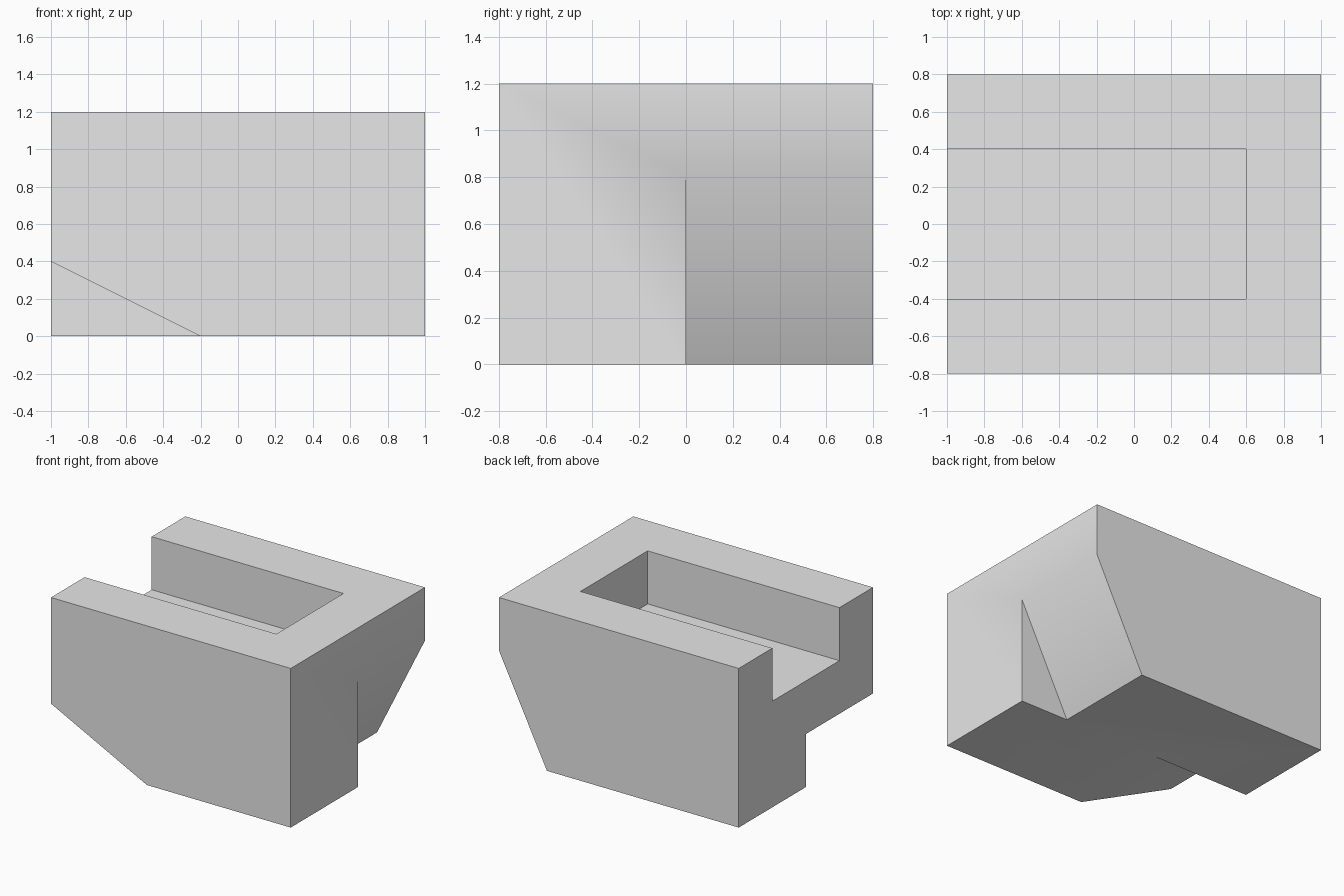
import bpy
import bmesh
from math import radians

# Remove the default cube
cube = bpy.data.objects.get("Cube")
if cube:
    bpy.data.objects.remove(cube, do_unlink=True)

grey = bpy.data.materials.new("plain grey")
grey.use_nodes = True
grey.diffuse_color = (0.8, 0.8, 0.8, 1)
grey.node_tree.nodes["Principled BSDF"].inputs["Base Color"].default_value = (0.8, 0.8, 0.8, 1)


def prism(name, profile, y0, y1):
    """Extrude an (x, z) profile along y."""
    bm = bmesh.new()
    face = bm.faces.new([bm.verts.new((x, y0, z)) for x, z in profile])
    extruded = bmesh.ops.extrude_face_region(bm, geom=[face])["geom"]
    verts = [v for v in extruded if isinstance(v, bmesh.types.BMVert)]
    bmesh.ops.translate(bm, verts=verts, vec=(0, y1 - y0, 0))
    bmesh.ops.recalc_face_normals(bm, faces=bm.faces)
    mesh = bpy.data.meshes.new(name)
    bm.to_mesh(mesh)
    bm.free()
    mesh.materials.append(grey)
    obj = bpy.data.objects.new(name, mesh)
    bpy.context.collection.objects.link(obj)
    return obj


# Main block
block = prism("block", [(-1, 0), (1, 0), (1, 1.2), (-1, 1.2)], -0.8, 0.8)

# Open-ended channel in the top, and a sloped notch under each end
cutters = [
    prism("channel_cutter", [(-1.2, 0.8), (0.6, 0.8), (0.6, 1.4), (-1.2, 1.4)], -0.4, 0.4),
    prism("shallow_notch_cutter", [(-1.2, 0.5), (0.2, -0.2), (-1.2, -0.2)], -1, 0),
    prism("steep_notch_cutter", [(1.1, 1.0), (0.5, -0.2), (1.1, -0.2)], 0, 1),
]

bpy.ops.object.select_all(action="DESELECT")
bpy.context.view_layer.objects.active = block
block.select_set(True)
for cutter in cutters:
    cutter.hide_render = True
    cut = block.modifiers.new(cutter.name, "BOOLEAN")
    cut.operation = "DIFFERENCE"
    cut.solver = "EXACT"
    cut.object = cutter
    bpy.ops.object.modifier_apply(modifier=cut.name)
    bpy.data.objects.remove(cutter, do_unlink=True)

# Soften only the shallow bends where the slopes meet the block
bpy.ops.object.shade_smooth_by_angle(angle=radians(30))
